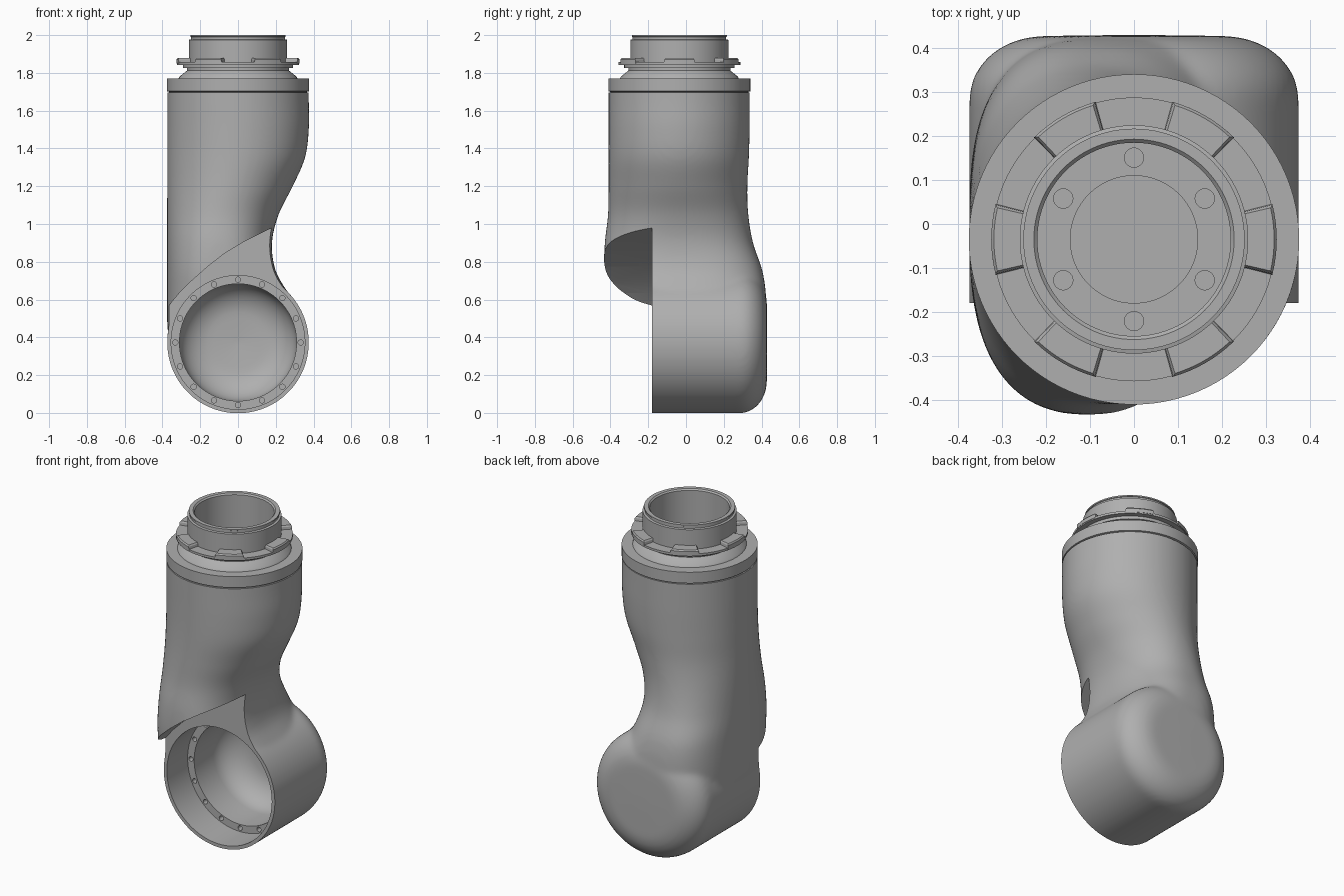
import bpy, bmesh
from math import sin, cos, pi, radians
from mathutils import Vector

old = bpy.data.objects.get("Cube")
if old:
    bpy.data.objects.remove(old, do_unlink=True)

grey = bpy.data.materials.new("cast_grey")
grey.use_nodes = True
tone = (0.43, 0.43, 0.43, 1)
grey.diffuse_color = tone
grey.node_tree.nodes["Principled BSDF"].inputs["Base Color"].default_value = tone

TUBE = Vector((0, -0.035, 0))     # axis of the upright tube
JOINT = Vector((0, 0, 0.373))     # axis of the joint housing


def loft(name, *shells, wrap=False):
    """Skin each list of rings; cap the ends, or wrap last ring to first."""
    bm = bmesh.new()
    for rings in shells:
        loops = [[bm.verts.new(p) for p in ring] for ring in rings]
        n = len(loops[0])
        for a, b in zip(loops, loops[1:] + (loops[:1] if wrap else [])):
            for i in range(n):
                j = (i + 1) % n
                bm.faces.new((a[i], a[j], b[j], b[i]))
        if not wrap:
            bm.faces.new(loops[0])
            bm.faces.new(loops[-1])
    bmesh.ops.recalc_face_normals(bm, faces=bm.faces)
    mesh = bpy.data.meshes.new(name)
    bm.to_mesh(mesh)
    bm.free()
    mesh.materials.append(grey)
    obj = bpy.data.objects.new(name, mesh)
    bpy.context.collection.objects.link(obj)
    return obj


def lathe(profile, centre, axis="Z", n=96):
    """Rings for (radius, height) pairs turned about an axis."""
    rings = []
    for r, h in profile:
        turn = [(r * cos(2 * pi * i / n), r * sin(2 * pi * i / n)) for i in range(n)]
        rings.append([centre + Vector((u, v, h) if axis == "Z" else (u, h, v))
                      for u, v in turn])
    return rings


def modify(obj, kind, **settings):
    mod = obj.modifiers.new(kind.lower(), kind)
    for key, value in settings.items():
        setattr(mod, key, value)
    bpy.ops.object.select_all(action="DESELECT")
    bpy.context.view_layer.objects.active = obj
    obj.select_set(True)
    bpy.ops.object.modifier_apply(modifier=mod.name)


def cut(obj, cutter):
    modify(obj, "BOOLEAN", operation="DIFFERENCE", solver="EXACT", object=cutter)


def shade(obj, angle=35):
    bpy.ops.object.select_all(action="DESELECT")
    bpy.context.view_layer.objects.active = obj
    obj.select_set(True)
    bpy.ops.object.shade_smooth_by_angle(angle=radians(angle))


def spline(values, t):
    """Smooth curve through evenly spaced values."""
    i = min(int(t), len(values) - 2)
    f = t - i
    a, b, c, d = [values[max(0, min(len(values) - 1, i + k))] for k in (-1, 0, 1, 2)]
    return b + 0.5 * f * (c - a + f * (2*a - 5*b + 4*c - d + f * (3*(b - c) + d - a)))


# Bent tube: sections every 0.15 in height, growing squarer toward the joint
right = [0.30, 0.28, 0.20, 0.18, 0.215, 0.29, 0.355, 0.375, 0.375, 0.375]
back = [0.42, 0.425, 0.405, 0.355, 0.33, 0.325, 0.333, 0.337, 0.337, 0.337]
front = [-0.43, -0.43, -0.435, -0.43, -0.413, -0.41, -0.41, -0.41, -0.41, -0.41]
power = [2.8, 2.8, 2.6, 2.3, 2.1, 2, 2, 2, 2, 2]
LEFT = -0.375
tube = []
STEPS = 54
for s in range(STEPS + 1):
    t = s * 9 / STEPS
    x1, y0, y1, p = (spline(v, t) for v in (right, front, back, power))
    ring = []
    for i in range(96):
        c, d = cos(2 * pi * i / 96), sin(2 * pi * i / 96)
        sx = abs(c) ** (2 / p) * (1 if c > 0 else -1)
        sy = abs(d) ** (2 / p) * (1 if d > 0 else -1)
        ring.append(Vector(((LEFT + x1) / 2 + sx * (x1 - LEFT) / 2,
                            (y0 + y1) / 2 + sy * (y1 - y0) / 2, 0.45 + 0.15 * t)))
    tube.append(ring)

# Joint housing: a drum with a softly rounded back
drum = [(0.375, -0.3), (0.375, 0)]
for i in range(13):
    a = i * pi / 24
    drum.append((0.205 + 0.17 * cos(a), 0.285 + 0.143 * sin(a)))
drum.append((0.05, 0.43))

# Fuse both into one casting with blended seams
body = loft("arm_casting", tube, lathe(drum, JOINT, "Y"))
modify(body, "REMESH", mode="VOXEL", voxel_size=0.013)
modify(body, "SMOOTH", factor=0.5, iterations=12)

# Trim the front below the slanted brow, and the top below the collar
brow = [(-0.7, 0.3), (-0.42, 0.49), (-0.36, 0.575), (-0.31, 0.635), (-0.25, 0.695),
        (-0.16, 0.775), (-0.07, 0.845), (0.03, 0.905), (0.18, 0.98), (0.4, 1.06),
        (0.7, 1.06), (0.7, -0.3), (-0.7, -0.3)]
cutters = [loft("brow_cutter", [[Vector((x, y, z)) for x, z in brow] for y in (-0.9, -0.18)])]
corners = [(-1, -1), (1, -1), (1, 1), (-1, 1)]
cutters.append(loft("top_cutter", [[Vector((x, y, z)) for x, y in corners]
                                   for z in (1.695, 2.3)]))

# Stepped bowl in the housing and the bore in the tube
bowl = [(0.354, -0.6), (0.354, 0.02), (0.31, 0.02), (0.31, 0.2)]
for i in range(1, 10):
    a = i * pi / 18
    bowl.append((0.13 + 0.18 * cos(a), 0.2 + 0.15 * sin(a)))
bowl.append((0.02, 0.36))
cutters.append(loft("bowl_cutter", lathe(bowl, JOINT, "Y")))
cutters.append(loft("bore_cutter", lathe([(0.145, 1.02), (0.145, 1.9)], TUBE)))

# Bolt holes around the bowl ledge
bolts = []
for i in range(16):
    a = i * pi / 8
    spot = JOINT + Vector((cos(a), 0, sin(a))) * 0.332
    bolts.append(lathe([(0.014, -0.02), (0.014, 0.06)], spot, "Y", 16))
cutters.append(loft("bolt_cutter", *bolts))

# Mounting holes in the collar floor
mounts = []
for i in range(6):
    a = radians(30 + 60 * i)
    spot = TUBE + Vector((cos(a), sin(a), 0)) * 0.186
    mounts.append(lathe([(0.022, 1.6), (0.022, 1.8)], spot, "Z", 24))
mount_cutter = loft("mount_cutter", *mounts)
cutters.append(mount_cutter)

for cutter in cutters:
    cut(body, cutter)
shade(body)

# Collar, plate and neck as one turned ring
profile = [(0.145, 1.69), (0.366, 1.69), (0.366, 1.70), (0.376, 1.703), (0.376, 1.77),
           (0.315, 1.77), (0.31, 1.78), (0.27, 1.812), (0.27, 1.825), (0.292, 1.825),
           (0.292, 1.843), (0.323, 1.843), (0.323, 1.857), (0.26, 1.857), (0.26, 1.975),
           (0.248, 1.978), (0.248, 1.99), (0.252, 1.992), (0.252, 2.0), (0.228, 2.0),
           (0.22, 1.992), (0.22, 1.72), (0.145, 1.72)]
collar = loft("collar", lathe(profile, TUBE), wrap=True)
cut(collar, mount_cutter)
shade(collar)

# Six locking teeth on the plate
for i in range(6):
    rings = []
    for z, half, r in ((1.85, 14.5, 0.325), (1.872, 14, 0.325), (1.88, 13, 0.319)):
        arc = [radians(60 * i + half * k / 4) for k in range(-4, 5)]
        edge = [(r, a) for a in arc] + [(0.25, a) for a in reversed(arc)]
        rings.append([TUBE + Vector((q * cos(a), q * sin(a), z)) for q, a in edge])
    shade(loft(f"tooth_{i + 1}", rings), 25)

for cutter in cutters:
    bpy.data.objects.remove(cutter, do_unlink=True)
